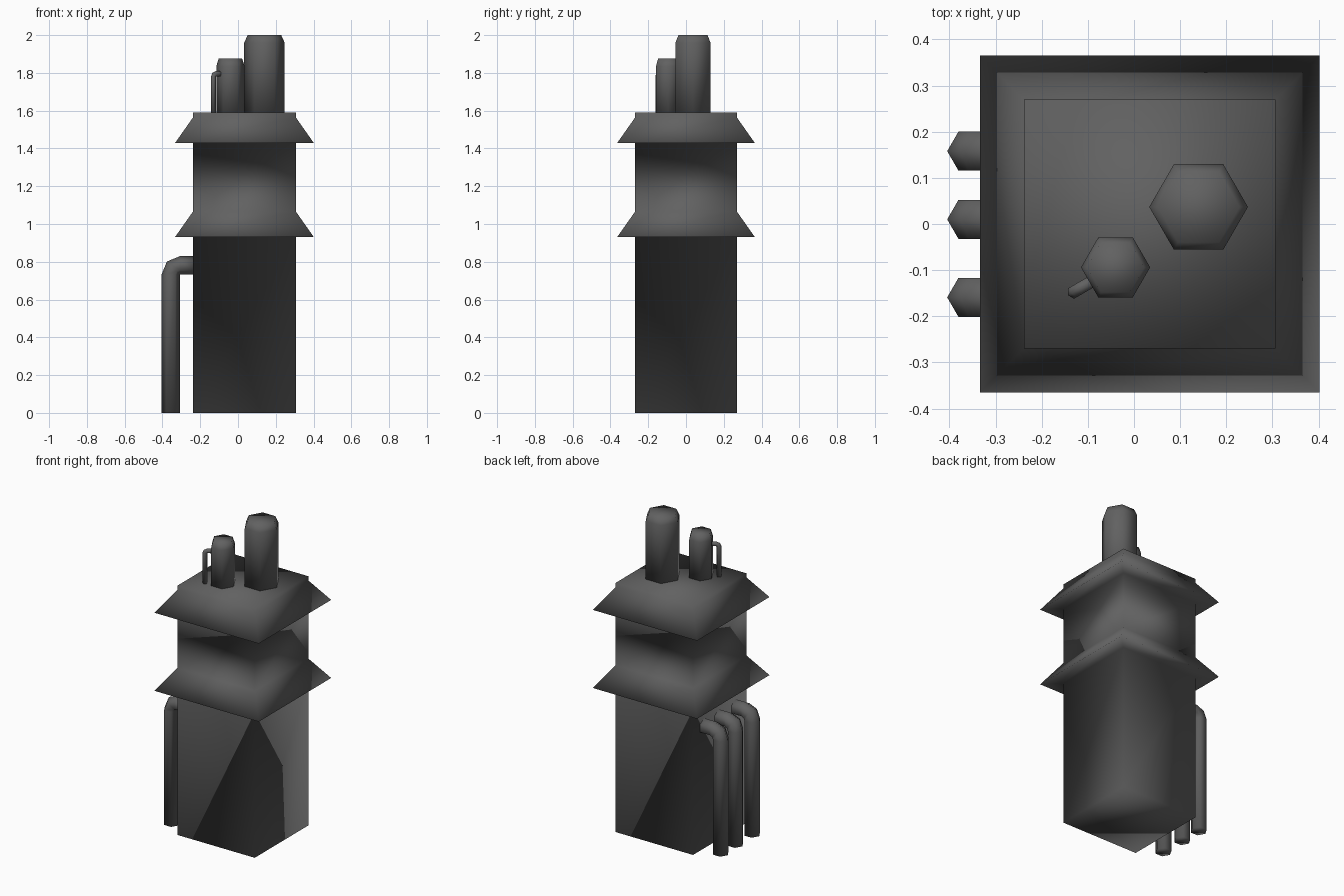
import bpy
import bmesh
from math import cos, sin, pi
from mathutils import Vector

cube = bpy.data.objects.get("Cube")
if cube:
    bpy.data.objects.remove(cube, do_unlink=True)

# Single dark grey material
grey = bpy.data.materials.new("dark_grey")
grey.use_nodes = True
colour = (0.12, 0.12, 0.12, 1)
grey.diffuse_color = colour
grey.node_tree.nodes["Principled BSDF"].inputs["Base Color"].default_value = colour

UP = Vector((0, 0, 1))


def loft(name, rings):
    """Skin a stack of closed rings, cap both ends and shade smooth."""
    bm = bmesh.new()
    loops = [[bm.verts.new(p) for p in ring] for ring in rings]
    for low, high in zip(loops, loops[1:]):
        for i in range(len(low)):
            j = (i + 1) % len(low)
            bm.faces.new((low[i], low[j], high[j], high[i]))
    bm.faces.new(loops[0][::-1])
    bm.faces.new(loops[-1])
    bmesh.ops.remove_doubles(bm, verts=bm.verts, dist=0.0005)
    bmesh.ops.recalc_face_normals(bm, faces=bm.faces)
    for f in bm.faces:
        f.smooth = True
    mesh = bpy.data.meshes.new(name)
    bm.to_mesh(mesh)
    bm.free()
    mesh.materials.append(grey)
    obj = bpy.data.objects.new(name, mesh)
    bpy.context.collection.objects.link(obj)
    return obj


def hexagon(centre, u, v, r):
    return [centre + r * (cos(k * pi / 3) * u + sin(k * pi / 3) * v) for k in range(6)]


def square(grow, z):
    hx, hy = 0.273 + grow, 0.27 + grow
    return [Vector((0.034 + sx * hx, sy * hy, z))
            for sx, sy in ((-1, -1), (1, -1), (1, 1), (-1, 1))]


def chimney(name, x, y, r, top):
    """Hexagonal stack with a chamfered top."""
    profile = ((r, 1.585), (r, top - 0.04), (r * 0.83, top))
    loft(name, [hexagon(Vector((x, y, z)), Vector((1, 0, 0)), Vector((0, 1, 0)), rad)
                for rad, z in profile])


def elbow_pipe(name, foot, out, r, top, reach):
    """Upright hexagonal pipe that bends inward at the top about its inner edge."""
    foot, out = Vector(foot), Vector(out).normalized()
    side = UP.cross(out)
    pivot = foot - out * r
    pivot.z = top - 2 * r
    rings = [hexagon(foot, out, side, r)]
    for a in (0, pi / 4, pi / 2):
        n = cos(a) * out + sin(a) * UP
        rings.append(hexagon(pivot + n * r, n, side, r))
    rings.append(hexagon(pivot + UP * r - out * reach, UP, side, r))
    loft(name, rings)


# Tower with two flared roof skirts
skirt = 0.095
loft("tower", [square(g, z) for g, z in (
    (0, 0), (0, 0.93), (skirt, 0.93), (0, 1.065),
    (0, 1.428), (skirt, 1.428), (0, 1.563), (0, 1.59))])

# Chimneys on the roof
chimney("large_chimney", 0.14, 0.037, 0.107, 2.0)
chimney("small_chimney", -0.04, -0.094, 0.075, 1.875)
elbow_pipe("chimney_pipe", (-0.13, -0.147, 1.585), (-0.866, -0.5, 0), 0.015, 1.81, 0.04)

# Three wall pipes on the right side
for label, y in (("back", 0.158), ("middle", 0.01), ("front", -0.159)):
    elbow_pipe(label + "_wall_pipe", (-0.356, y, 0), (-1, 0, 0), 0.049, 0.83, 0.075)
